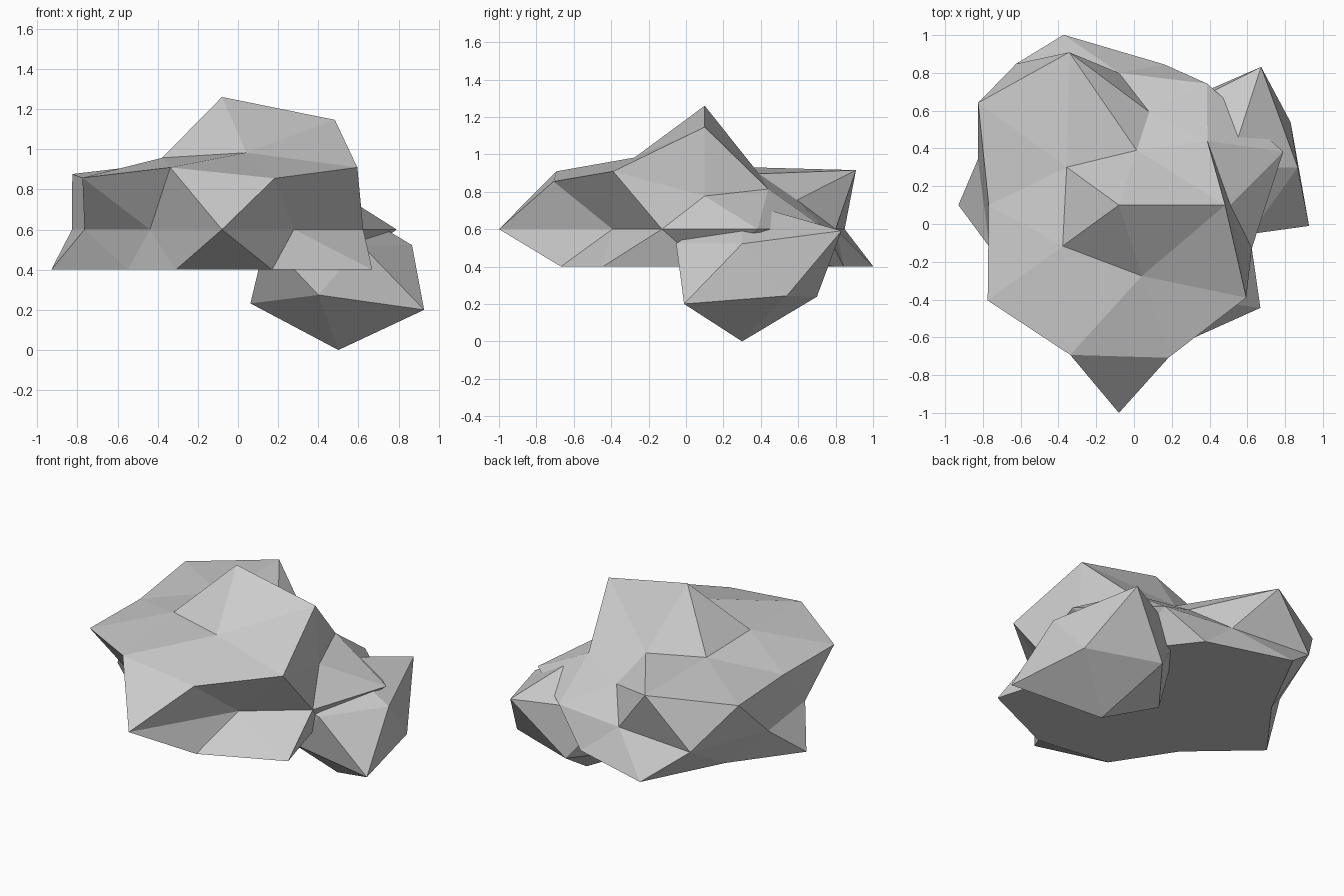
import bpy
import bmesh
import math

default_cube = bpy.data.objects.get("Cube")
if default_cube:
    bpy.data.objects.remove(default_cube, do_unlink=True)


def make_material(name, colour):
    material = bpy.data.materials.new(name)
    material.use_nodes = True
    material.diffuse_color = colour
    material.node_tree.nodes["Principled BSDF"].inputs["Base Color"].default_value = colour
    return material


def ring_order(vert):
    """Sort from the top ring down, then anticlockwise from +x."""
    angle = (math.atan2(vert.co.y, vert.co.x) + 0.01) % math.tau
    return (-round(vert.co.z, 2), angle)


def make_lump(name, subdivisions, centre, squash, rings, material, floor=None):
    """Faceted icosphere whose vertices are pushed in or out, ring by ring."""
    bm = bmesh.new()
    bmesh.ops.create_icosphere(bm, subdivisions=subdivisions, radius=1)
    reaches = [reach for ring in rings for reach in ring]
    for vert, reach in zip(sorted(bm.verts, key=ring_order), reaches):
        vert.co *= reach
        vert.co.z *= squash
        for axis in range(3):
            vert.co[axis] += centre[axis]
        if floor is not None:
            vert.co.z = max(vert.co.z, floor)
    bmesh.ops.recalc_face_normals(bm, faces=bm.faces)
    mesh = bpy.data.meshes.new(name)
    bm.to_mesh(mesh)
    bm.free()
    mesh.materials.append(material)
    lump = bpy.data.objects.new(name, mesh)
    bpy.context.collection.objects.link(lump)
    return lump


grey = make_material("plain grey", (0.6, 0.6, 0.6, 1))

# Large upper lump with a flattened underside
upper_rings = [
    [1.1],
    [1.07, 0.58, 0.65, 0.7, 0.75],
    [0.68, 1, 0.81, 0.98, 0.98],
    [0.66, 0.58, 1.03, 0.96, 0.95],
    [0.915, 0.795, 0.7, 0.925, 0.785, 0.72, 0.61, 1.1, 0.61, 0.74],
    [0.7, 1.06, 0.95, 0.83, 1.035],
    [0.7, 0.92, 0.8, 0.68, 0.95],
    [0.75] * 5,
    [1],
]
make_lump("large_lump", 2, (-0.08, 0.1, 0.6), 0.6, upper_rings, grey, floor=0.4)

# Small lower lump hanging on the left side
lower_rings = [
    [0.49],
    [0.41, 0.625, 0.5, 0.5, 0.415],
    [0.455, 0.47, 0.49, 0.36, 0.59],
    [0.542],
]
make_lump("small_lump", 1, (0.5, 0.3, 0.39), 0.72, lower_rings, grey)
